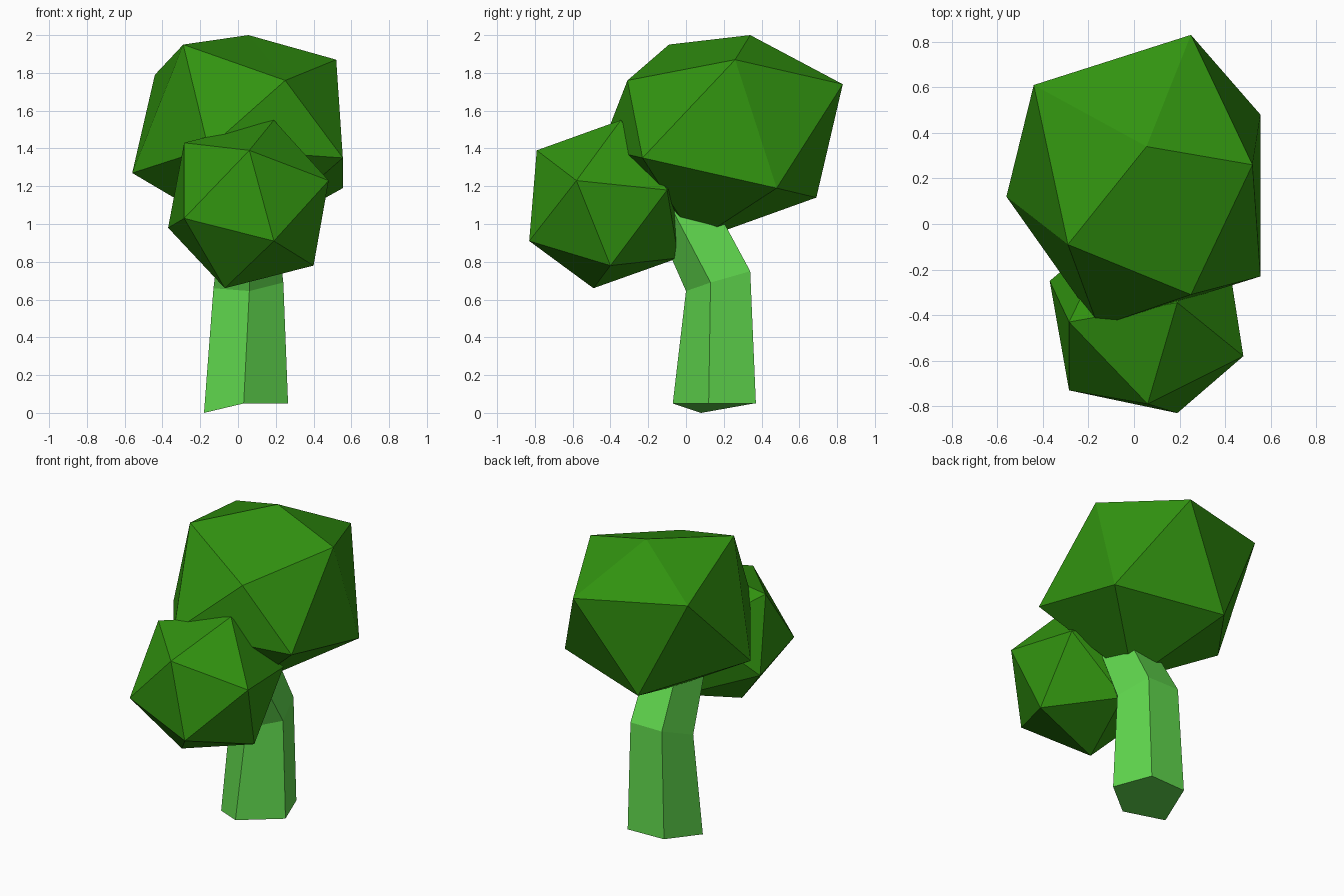
import bpy, bmesh

if "Cube" in bpy.data.objects:
    bpy.data.objects.remove(bpy.data.objects["Cube"])


def material(name, rgb):
    m = bpy.data.materials.new(name)
    m.diffuse_color = (*rgb, 1.0)
    m.use_nodes = True
    m.node_tree.nodes["Principled BSDF"].inputs["Base Color"].default_value = m.diffuse_color
    return m


def build(name, verts, faces, mat):
    bm = bmesh.new()
    vs = [bm.verts.new(v) for v in verts]
    for f in faces:
        bm.faces.new([vs[i] for i in f])
    bmesh.ops.recalc_face_normals(bm, faces=bm.faces)
    mesh = bpy.data.meshes.new(name)
    bm.to_mesh(mesh)
    bm.free()
    mesh.materials.append(mat)
    ob = bpy.data.objects.new(name, mesh)
    bpy.context.collection.objects.link(ob)
    return ob


def leaf_clump(name, top, upper, lower, bottom, mat):
    """Skewed icosahedron: lower[i] sits between upper[i] and upper[i+1]."""
    faces = []
    for i in range(5):
        j = (i + 1) % 5
        faces += [(0, 1 + i, 1 + j), (1 + i, 6 + i, 1 + j),
                  (6 + i, 6 + j, 1 + j), (11, 6 + j, 6 + i)]
    return build(name, [top, *upper, *lower, bottom], faces, mat)


def loft(name, rings, mat):
    """Skin between rings of equal size, with closed ends."""
    n = len(rings[0])
    faces = [tuple(range(n)), tuple(range(n * (len(rings) - 1), n * len(rings)))]
    for r in range(len(rings) - 1):
        for i in range(n):
            a, b = r * n + i, r * n + (i + 1) % n
            faces.append((a, b, b + n, a + n))
    return build(name, [v for ring in rings for v in ring], faces, mat)


leaf_green = material("leaf_green", (0.031, 0.290, 0.005))
stem_green = material("stem_green", (0.119, 0.690, 0.076))

# Large upper clump
leaf_clump("large_leaf_clump", (0.055, 0.34, 2.0),
           [(-0.44, 0.61, 1.79), (0.25, 0.83, 1.74), (0.52, 0.26, 1.87),
            (0.25, -0.31, 1.76), (-0.29, -0.09, 1.95)],
           [(-0.13, 0.69, 1.14), (0.555, 0.48, 1.19), (0.555, -0.23, 1.35),
            (-0.157, -0.45, 1.40), (-0.56, 0.12, 1.27)],
           (0.05, 0.05, 0.91), leaf_green)

# Small front clump
leaf_clump("small_leaf_clump", (0.19, -0.345, 1.55),
           [(0.06, -0.79, 1.39), (0.48, -0.58, 1.23), (0.405, -0.10, 1.18),
            (-0.075, 0.0, 1.30), (-0.285, -0.43, 1.43)],
           [(0.19, -0.83, 0.91), (0.40, -0.40, 0.78), (0.056, -0.04, 0.82),
            (-0.37, -0.25, 0.98), (-0.285, -0.73, 1.03)],
           (-0.07, -0.49, 0.66), leaf_green)

# Bent five-sided stem
loft("stem", [
    [(0.265, 0.12, 0.05), (0.17, 0.37, 0.05), (-0.09, 0.36, 0.05),
     (-0.18, 0.08, 0.0), (0.03, -0.07, 0.05)],
    [(0.24, 0.13, 0.69), (0.17, 0.34, 0.75), (-0.06, 0.34, 0.75),
     (-0.13, 0.11, 0.66), (0.06, 0.0, 0.645)],
    [(0.19, -0.09, 1.11), (0.17, 0.14, 1.12), (-0.04, 0.13, 1.12),
     (-0.08, -0.10, 1.05), (0.06, -0.13, 0.94)],
], stem_green)
